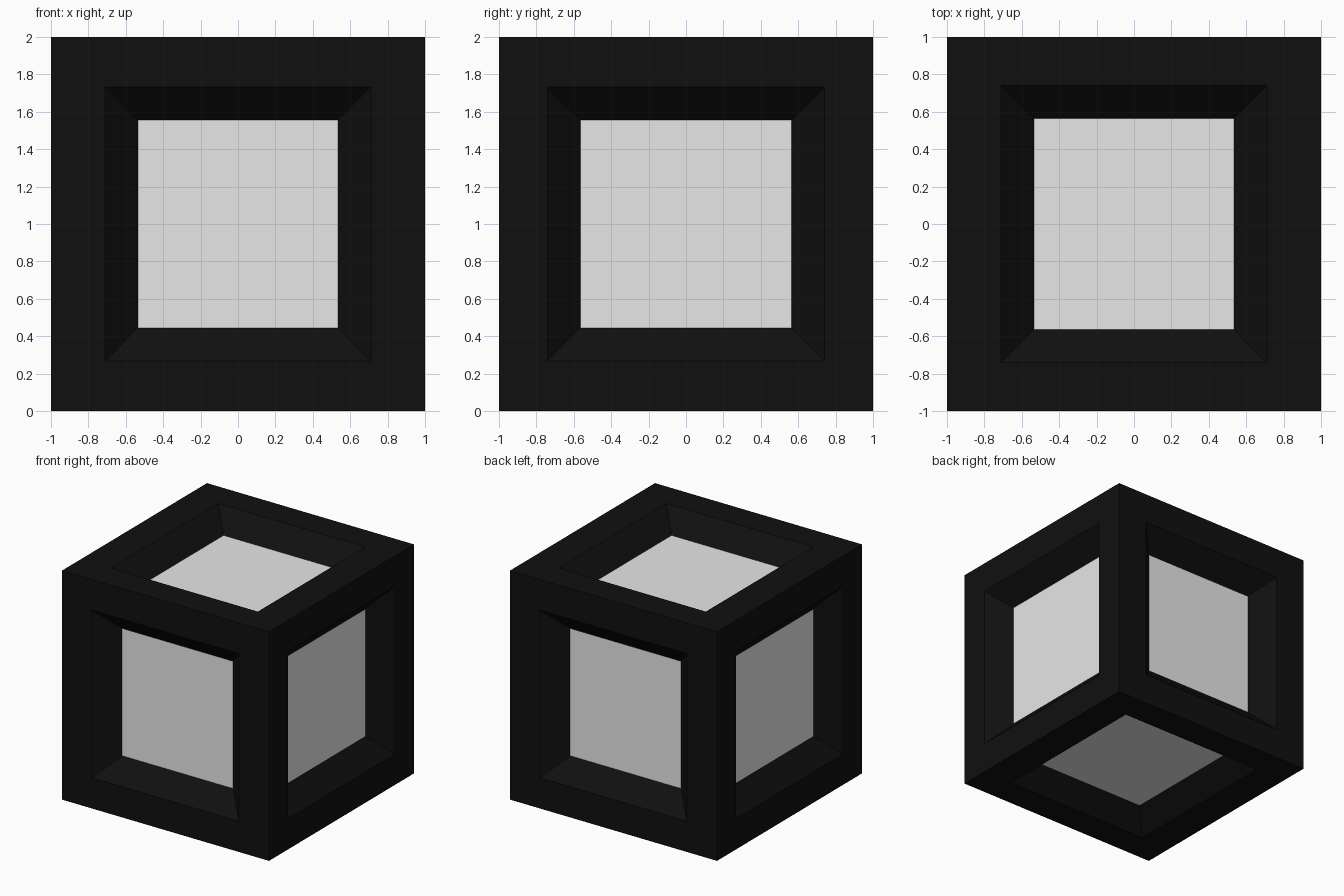
import bpy
import bmesh
from mathutils import Vector

default = bpy.data.objects.get("Cube")
if default:
    bpy.data.objects.remove(default, do_unlink=True)


def make_material(name, value):
    mat = bpy.data.materials.new(name)
    mat.use_nodes = True
    colour = (value, value, value, 1.0)
    mat.diffuse_color = colour
    mat.node_tree.nodes["Principled BSDF"].inputs["Base Color"].default_value = colour
    return mat


OPENING = Vector((0.71, 0.74, 0.732))     # half sizes of the outer opening
PANEL = Vector((0.535, 0.565, 0.556))     # half sizes of the sunken panel
DEPTH = 0.166


def inset_to(bm, face, half, distance):
    """Inset a face, then place its corners at the given half sizes and distance from the centre."""
    axis = max(range(3), key=lambda i: abs(face.normal[i]))
    bmesh.ops.inset_individual(bm, faces=[face], thickness=0.1)
    for v in face.verts:
        for i in range(3):
            size = distance if i == axis else half[i]
            v.co[i] = size if v.co[i] > 0 else -size


# Cube frame with a bevelled recess and a pale panel on every side
bm = bmesh.new()
bmesh.ops.create_cube(bm, size=2)
for face in list(bm.faces):
    inset_to(bm, face, OPENING, 1.0)
    inset_to(bm, face, PANEL, 1.0 - DEPTH)
    face.material_index = 1
bmesh.ops.recalc_face_normals(bm, faces=bm.faces)
bmesh.ops.translate(bm, verts=bm.verts, vec=(0, 0, 1))

mesh = bpy.data.meshes.new("recessed_cube")
bm.to_mesh(mesh)
bm.free()
mesh.materials.append(make_material("black frame", 0.005))
mesh.materials.append(make_material("pale panel", 0.8))
cube = bpy.data.objects.new("recessed_cube", mesh)
bpy.context.collection.objects.link(cube)
